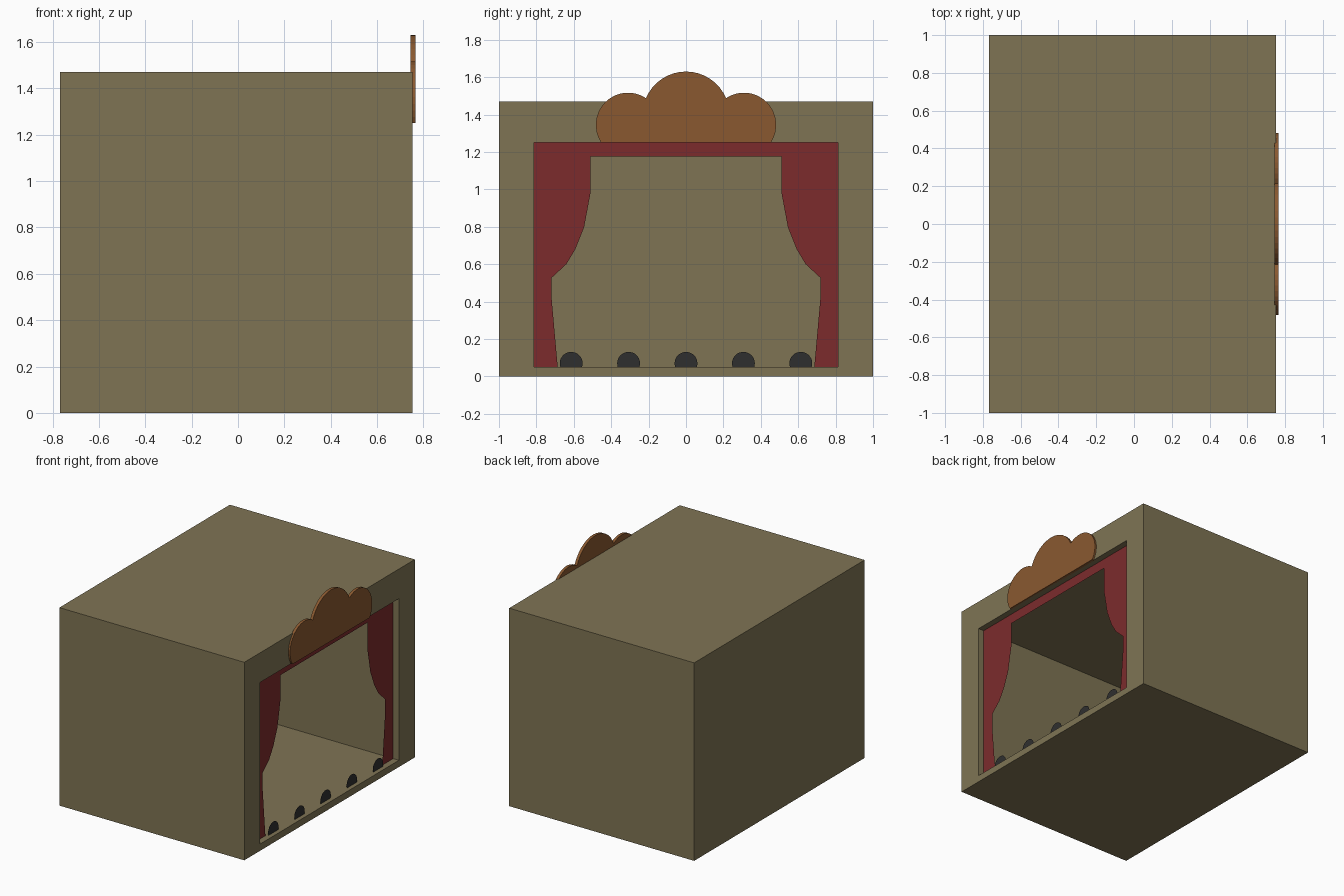
import bpy, bmesh, math
from mathutils import Vector

if "Cube" in bpy.data.objects:
    bpy.data.objects.remove(bpy.data.objects["Cube"])


def material(name, rgb):
    m = bpy.data.materials.new(name)
    m.diffuse_color = [((c / 255 + 0.055) / 1.055) ** 2.4 for c in rgb] + [1]
    m.use_nodes = True
    m.node_tree.nodes["Principled BSDF"].inputs["Base Color"].default_value = m.diffuse_color
    return m


def add_object(name, bm, mat):
    bmesh.ops.recalc_face_normals(bm, faces=bm.faces)
    me = bpy.data.meshes.new(name)
    bm.to_mesh(me)
    bm.free()
    me.materials.append(mat)
    ob = bpy.data.objects.new(name, me)
    bpy.context.collection.objects.link(ob)
    return ob


def panel(name, outline, x, mat, depth=0):
    """Flat (y, z) outline facing +x, optionally thickened towards +x."""
    bm = bmesh.new()
    face = bm.faces.new([bm.verts.new((x, y, z)) for y, z in outline])
    if depth:
        ext = bmesh.ops.extrude_face_region(bm, geom=[face], use_keep_orig=True)
        verts = [g for g in ext["geom"] if isinstance(g, bmesh.types.BMVert)]
        bmesh.ops.translate(bm, verts=verts, vec=(depth, 0, 0))
    return add_object(name, bm, mat)


def arc(cy, cz, r, start, end, n):
    return [(cy + r * math.cos(a), cz + r * math.sin(a))
            for a in (start + (end - start) * i / n for i in range(n + 1))]


wood = material("olive_wood", (127, 116, 84))
red = material("red_cloth", (124, 43, 44))
brown = material("brown_wood", (138, 89, 48))
dark = material("dark_metal", (47, 47, 47))

BACK, FRONT, TOP = -0.767, 0.752, 1.47
HALF, LOW, HIGH = 0.813, 0.05, 1.25

# Stage box: hollow, open on the +x side
bm = bmesh.new()
bmesh.ops.create_cube(bm, size=2)
for v in bm.verts:
    v.co = Vector((FRONT if v.co.x > 0 else BACK, v.co.y, TOP if v.co.z > 0 else 0))
front = max(bm.faces, key=lambda f: f.calc_center_median().x)
bmesh.ops.inset_individual(bm, faces=[front], thickness=0.1)
for v in front.verts:
    v.co = Vector((FRONT, math.copysign(HALF, v.co.y), HIGH if v.co.z > TOP / 2 else LOW))
inner = bmesh.ops.extrude_discrete_faces(bm, faces=[front])["faces"][0]
bmesh.ops.translate(bm, verts=inner.verts, vec=(BACK + 0.05 - FRONT, 0, 0))
add_object("stage_box", bm, wood)

# Curtains: one red sheet with a swagged opening, mirrored about y = 0
edge = [(0.51, 1.175), (0.51, 0.985), (0.545, 0.797), (0.592, 0.68),
        (0.64, 0.60), (0.718, 0.528), (0.718, 0.41), (0.686, LOW)]
half = edge + [(HALF, LOW), (HALF, HIGH)]
mirrored = [(-y, z) for y, z in reversed(half)]
panel("curtains", half + mirrored, 0.705, red)

# Crest board: three merged round lobes with a flat base
R, CZ = 0.232, 1.398
r, cy, cz = 0.172, 0.31, 1.345
joint = Vector((0.216, 1.486))
side = arc(cy, cz, r, math.asin((HIGH - cz) / r),
           math.atan2(joint.y - cz, joint.x - cy), 16)
a = math.atan2(joint.y - CZ, joint.x)
middle = arc(0, CZ, R, a, math.pi - a, 16)[1:-1]
panel("crest_board", side + middle + [(-y, z) for y, z in reversed(side)],
      0.744, brown, 0.021)

# Footlights: five discs cut off by the floor
for i in range(5):
    s = math.asin((LOW - 0.07) / 0.061)
    panel(f"footlight_{i + 1}", arc((i - 2) * 0.307, 0.07, 0.061, s, math.pi - s, 20),
          0.72, dark)
